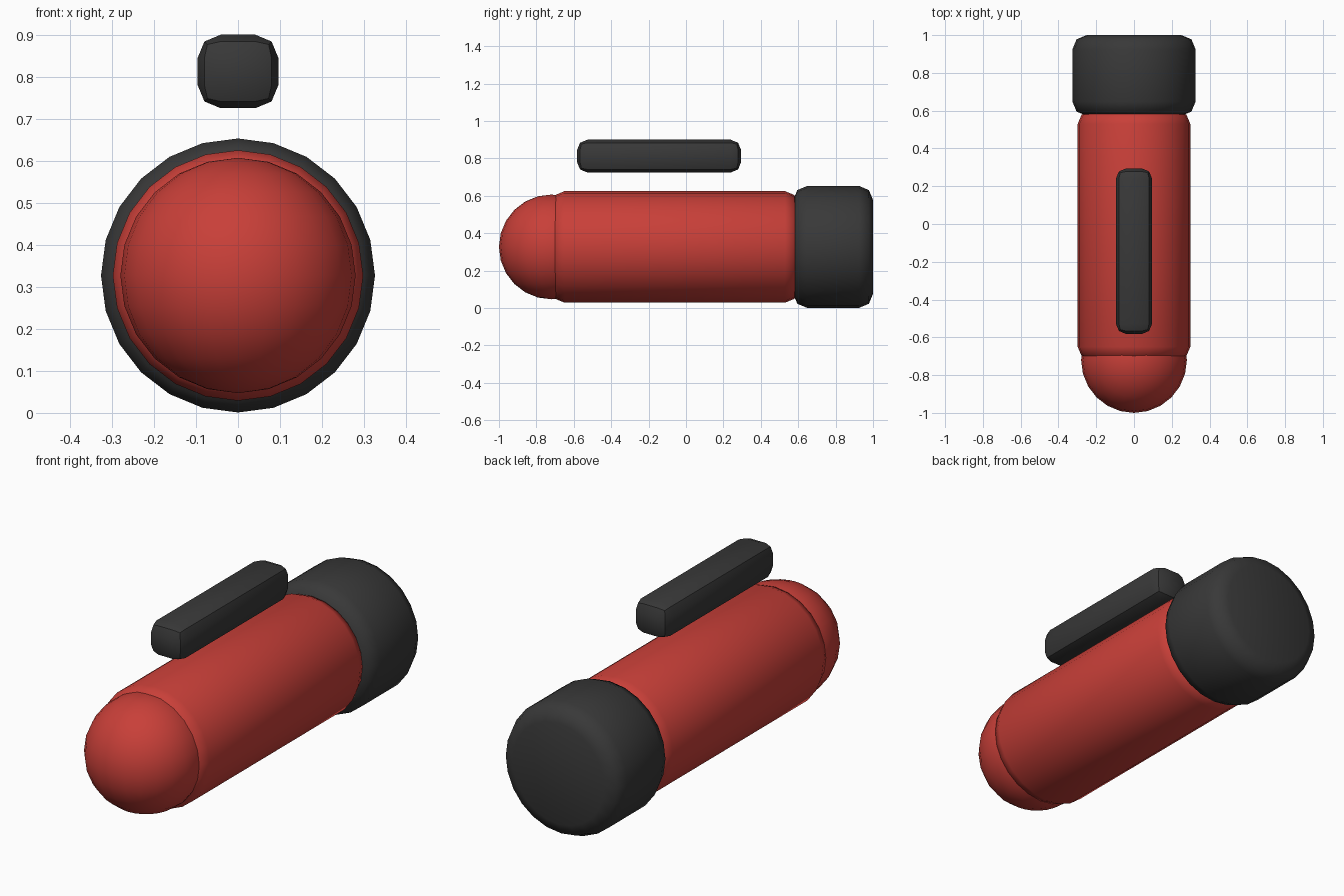
import bpy, bmesh, math
from mathutils import Matrix

if "Cube" in bpy.data.objects:
    bpy.data.objects.remove(bpy.data.objects["Cube"])

AXIS_Z = 0.327   # height of the barrel axis


def material(name, rgb):
    m = bpy.data.materials.new(name)
    m.diffuse_color = (*rgb, 1)
    m.use_nodes = True
    m.node_tree.nodes["Principled BSDF"].inputs["Base Color"].default_value = m.diffuse_color
    return m


RED = material("red", (0.58, 0.05, 0.04))
DARK = material("charcoal", (0.04, 0.04, 0.04))


def finish(bm, name, mat, angle):
    bmesh.ops.recalc_face_normals(bm, faces=bm.faces)
    for f in bm.faces:
        f.smooth = True
    me = bpy.data.meshes.new(name)
    bm.to_mesh(me)
    bm.free()
    me.set_sharp_from_angle(angle=math.radians(angle))
    me.materials.append(mat)
    ob = bpy.data.objects.new(name, me)
    bpy.context.collection.objects.link(ob)
    return ob


def round_edges(bm, width):
    edges = [e for e in bm.edges if e.calc_face_angle(0) > math.radians(40)]
    bmesh.ops.bevel(bm, geom=edges, offset=width, offset_type='OFFSET',
                    segments=2, profile=0.5, affect='EDGES')


def barrel(name, radius, y0, y1, bevel, mat):
    # 24-sided cylinder lying along y with rounded rims
    bm = bmesh.new()
    mtx = Matrix.Translation((0, (y0 + y1) / 2, AXIS_Z)) @ Matrix.Rotation(math.pi / 2, 4, 'X')
    bmesh.ops.create_cone(bm, cap_ends=True, segments=24, radius1=radius,
                          radius2=radius, depth=y1 - y0, matrix=mtx)
    round_edges(bm, bevel)
    return finish(bm, name, mat, 60)


# main tube and rear cap
barrel("body", 0.298, -0.72, 0.60, 0.07, RED)
barrel("rear_cap", 0.326, 0.573, 1.0, 0.075, DARK)

# rounded nose
bm = bmesh.new()
bmesh.ops.create_uvsphere(bm, u_segments=24, v_segments=12, radius=0.28,
                          matrix=Matrix.Translation((0, -0.72, AXIS_Z)))
finish(bm, "nose", RED, 60)

# bar floating above the body
bm = bmesh.new()
bmesh.ops.create_cube(bm, size=1, matrix=Matrix.Translation((0, -0.144, 0.8125))
                      @ Matrix.Diagonal((0.192, 0.877, 0.175, 1)))
round_edges(bm, 0.055)
finish(bm, "top_bar", DARK, 30)
